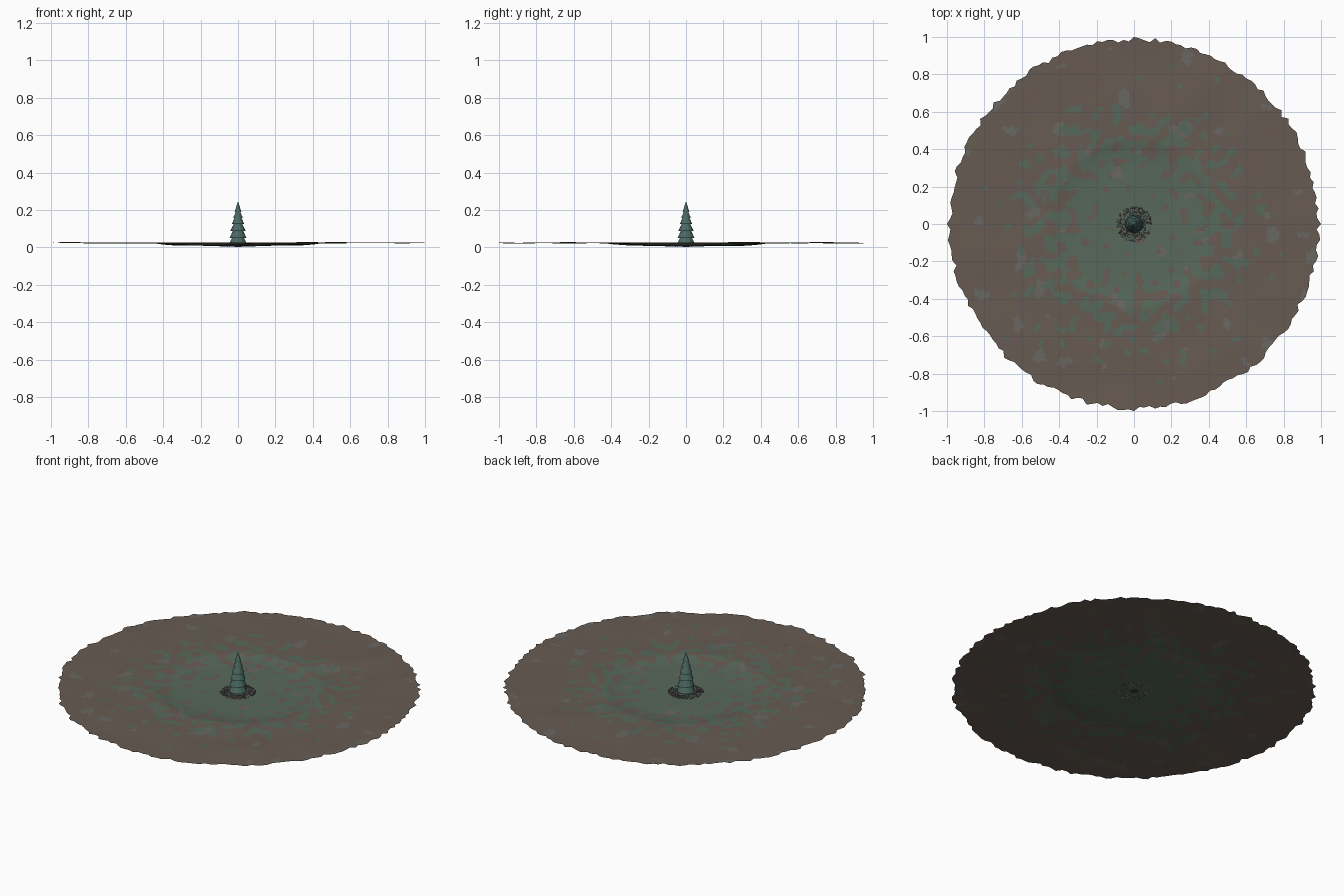
import bpy, bmesh, math, random
from mathutils import Vector, Matrix, noise

if "Cube" in bpy.data.objects:
    bpy.data.objects.remove(bpy.data.objects["Cube"])

random.seed(7)


def material(name, rgb):
    m = bpy.data.materials.new(name)
    m.diffuse_color = (*rgb, 1)
    m.use_nodes = True
    m.node_tree.nodes["Principled BSDF"].inputs["Base Color"].default_value = m.diffuse_color
    return m


def finish(bm, name, mats, smooth=False):
    mesh = bpy.data.meshes.new(name)
    bm.to_mesh(mesh)
    bm.free()
    for m in mats:
        mesh.materials.append(m)
    for p in mesh.polygons:
        p.use_smooth = smooth
    ob = bpy.data.objects.new(name, mesh)
    bpy.context.collection.objects.link(ob)
    return ob


earth = material("earth", (0.135, 0.105, 0.085))
moss = material("moss", (0.095, 0.14, 0.105))
clay = material("clay", (0.14, 0.135, 0.12))
needles = material("needles", (0.07, 0.14, 0.12))
bark = material("bark", (0.06, 0.04, 0.03))
stone_mats = [material("stone_light", (0.30, 0.27, 0.27)),
              material("stone_mid", (0.15, 0.13, 0.13)),
              material("stone_dark", (0.06, 0.05, 0.05))]

PROFILE = [(0, .005), (.1, .006), (.2, .009), (.34, .0115), (.40, .016), (.45, .023), (1.1, .025)]


def height(x, y):
    r = math.hypot(x, y)
    for (r0, z0), (r1, z1) in zip(PROFILE, PROFILE[1:]):
        if r <= r1:
            z = z0 + (z1 - z0) * (r - r0) / (r1 - r0)
            break
    amp = 0.006 * min(1, max(0, (r - .08) / .35))
    return z + amp * noise.noise(Vector((x * 4, y * 4, 3)))


# Ground: thin sheet with a shallow basin, mossy patches and ragged rim
bm = bmesh.new()
SEG, RINGS = 220, 62
centre = bm.verts.new((0, 0, height(0, 0)))
rings = []
for i in range(1, RINGS + 1):
    ring = []
    for j in range(SEG):
        a = 2 * math.pi * (j + 0.5 * (i % 2)) / SEG
        r = 0.985 * i / RINGS
        if i == RINGS:
            r = 1.0 if j % 55 == 0 else random.uniform(0.972, 1.0)
            a = 2 * math.pi * j / SEG
        x, y = r * math.cos(a), r * math.sin(a)
        ring.append(bm.verts.new((x, y, height(x, y))))
    rings.append(ring)
for j in range(SEG):
    bm.faces.new((centre, rings[0][j], rings[0][(j + 1) % SEG]))
for a, b in zip(rings, rings[1:]):
    for j in range(SEG):
        k = (j + 1) % SEG
        bm.faces.new((a[j], b[j], b[k], a[k]))
for f in bm.faces:
    c = f.calc_center_median()
    r = math.hypot(c.x, c.y)
    patch = noise.noise(Vector((c.x * 17, c.y * 17, 9)))
    wide = noise.noise(Vector((c.x * 9, c.y * 9, 21)))
    if patch > (r - 0.36) * 1.5 - 0.15:
        f.material_index = 1
    elif wide > 0.42:
        f.material_index = 2
finish(bm, "ground", [earth, moss, clay], True)

# Gravel: loose ring of small stones around the tree
bm = bmesh.new()
for _ in range(420):
    r = math.sqrt(random.uniform(0.045 ** 2, 0.094 ** 2))
    a = random.uniform(0, 2 * math.pi)
    s = random.uniform(0.003, 0.0055)
    x, y = r * math.cos(a), r * math.sin(a)
    m = (Matrix.Translation((x, y, height(x, y) + 0.0015))
         @ Matrix.Rotation(random.uniform(0, 6.28), 4, 'Z')
         @ Matrix.Diagonal((s, s * 0.8, s * 0.7, 1)))
    new = bmesh.ops.create_icosphere(bm, subdivisions=1, radius=1, matrix=m)
    pick = random.randrange(3)
    for f in {f for v in new["verts"] for f in v.link_faces}:
        f.material_index = pick
finish(bm, "gravel", stone_mats)

# Trunk: short stem hidden under the lowest tier
bm = bmesh.new()
bmesh.ops.create_cone(bm, cap_ends=True, segments=10, radius1=0.02, radius2=0.014,
                      depth=0.04, matrix=Matrix.Translation((0, 0, 0.022)))
finish(bm, "trunk", [bark])

# Foliage: stacked low-poly skirts, each (bottom z, radius, top z, top radius)
tiers = [(.014, .050, .064, .026), (.050, .046, .100, .023), (.088, .041, .134, .019),
         (.124, .034, .168, .014), (.158, .026, .200, .008), (.190, .018, .247, .0)]
for i, (z0, r0, z1, r1) in enumerate(tiers):
    bm = bmesh.new()
    m = Matrix.Translation((0, 0, (z0 + z1) / 2)) @ Matrix.Rotation(i * 0.2, 4, 'Z')
    bmesh.ops.create_cone(bm, cap_ends=True, segments=12, radius1=r0, radius2=r1,
                          depth=z1 - z0, matrix=m)
    bmesh.ops.remove_doubles(bm, verts=bm.verts, dist=1e-5)
    finish(bm, f"foliage_tier_{i + 1}", [needles])
